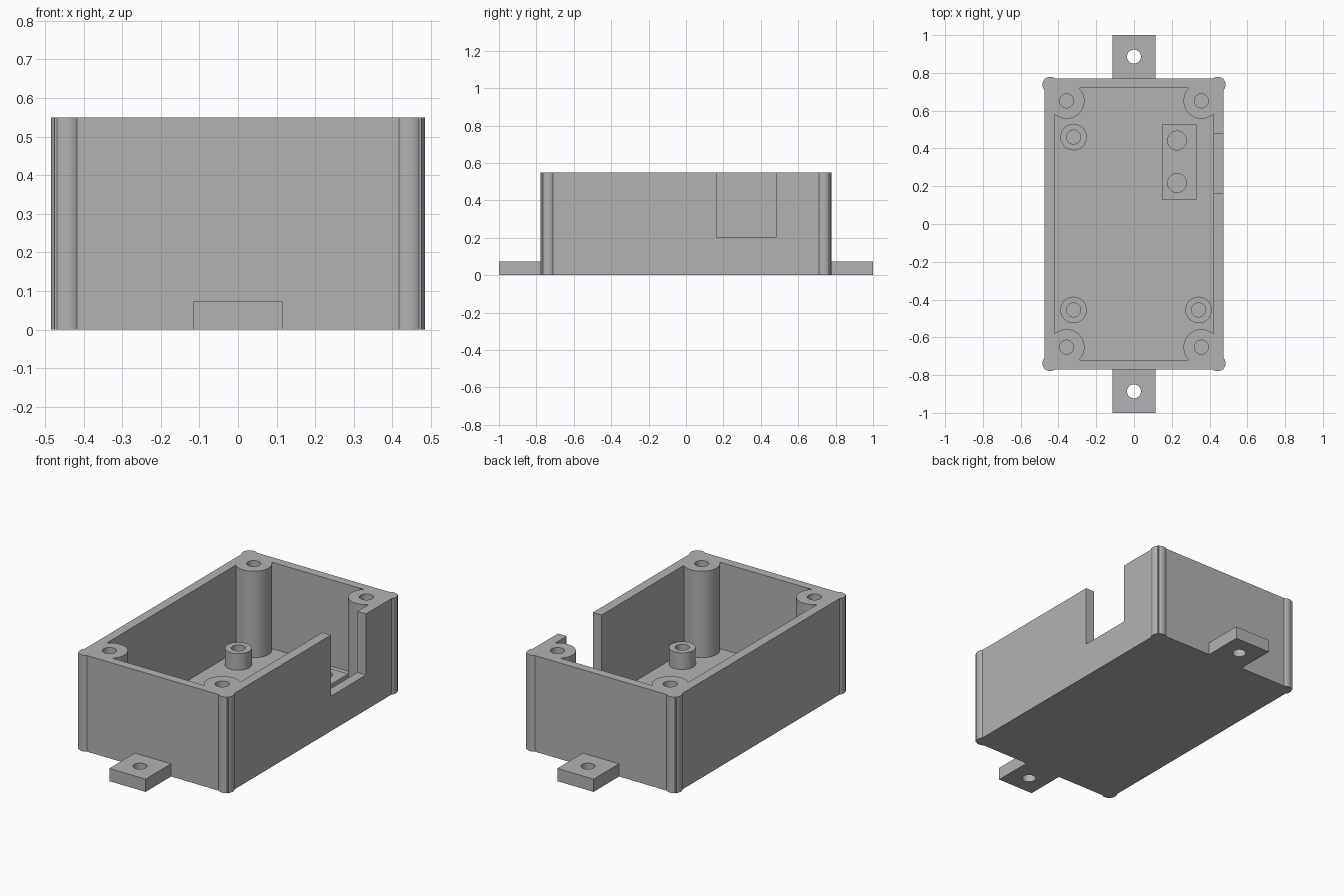
import bpy, bmesh, math
from mathutils import Matrix, Vector

cube = bpy.data.objects.get("Cube")
if cube:
    bpy.data.objects.remove(cube, do_unlink=True)

grey = bpy.data.materials.new("light_grey_plastic")
grey.use_nodes = True
colour = (0.45, 0.45, 0.45, 1)
grey.diffuse_color = colour
bsdf = next(n for n in grey.node_tree.nodes if n.type == 'BSDF_PRINCIPLED')
bsdf.inputs["Base Color"].default_value = colour

HEIGHT, FLOOR, STANDOFF_TOP = 0.55, 0.055, 0.15
SIGNS = [(sx, sy) for sx in (-1, 1) for sy in (-1, 1)]


def box(x0, x1, y0, y1, z0, z1):
    """Add a box between two corners to a bmesh."""
    lo, hi = Vector((x0, y0, z0)), Vector((x1, y1, z1))
    mat = Matrix.Translation((lo + hi) / 2) @ Matrix.Diagonal((*(hi - lo), 1))
    return lambda bm: bmesh.ops.create_cube(bm, size=1, matrix=mat)


def cyl(x, y, r, z0, z1):
    """Add an upright cylinder to a bmesh."""
    mat = Matrix.Translation((x, y, (z0 + z1) / 2))
    return lambda bm: bmesh.ops.create_cone(
        bm, cap_ends=True, segments=48, radius1=r, radius2=r, depth=z1 - z0, matrix=mat)


def make(name, shapes):
    bm = bmesh.new()
    for shape in shapes:
        shape(bm)
    mesh = bpy.data.meshes.new(name)
    bm.to_mesh(mesh)
    bm.free()
    mesh.materials.append(grey)
    obj = bpy.data.objects.new(name, mesh)
    bpy.context.collection.objects.link(obj)
    return obj


def activate(obj):
    bpy.ops.object.select_all(action='DESELECT')
    obj.select_set(True)
    bpy.context.view_layer.objects.active = obj


def combine(obj, operation, shapes):
    """Join shapes to an object, or cut them out of it."""
    tool = make("tool", shapes)
    mod = obj.modifiers.new("shape", 'BOOLEAN')
    mod.operation, mod.solver, mod.object = operation, 'EXACT', tool
    activate(obj)
    bpy.ops.object.modifier_apply(modifier=mod.name)
    bpy.data.objects.remove(tool, do_unlink=True)


def finish(obj):
    activate(obj)
    bpy.ops.object.shade_smooth_by_angle(angle=math.radians(30))


# Case: outer block, rounded corner columns and mounting tabs
case = make("case", [box(-0.475, 0.475, -0.77, 0.77, 0, HEIGHT)])
combine(case, 'UNION',
        [cyl(sx * 0.443, sy * 0.737, 0.042, 0, HEIGHT) for sx, sy in SIGNS] +
        [box(-0.115, 0.115, min(s * 0.75, s), max(s * 0.75, s), 0, 0.073) for s in (-1, 1)])

# Hollow interior with screw posts in the corners
combine(case, 'DIFFERENCE', [box(-0.422, 0.42, -0.72, 0.72, FLOOR, 1)])
combine(case, 'UNION',
        [cyl(sx * 0.357, sy * 0.652, 0.095, FLOOR - 0.02, HEIGHT) for sx, sy in SIGNS])

# Screw holes, tab holes and the side opening
combine(case, 'DIFFERENCE',
        [cyl(sx * 0.357, sy * 0.652, 0.037, 0.1, 1) for sx, sy in SIGNS] +
        [cyl(0, s * 0.886, 0.037, -0.1, 0.2) for s in (-1, 1)] +
        [box(0.4, 0.6, 0.163, 0.48, 0.2, 1)])
finish(case)

# Board standoffs
for name, x, y in (("standoff_back_right", -0.32, 0.46),
                   ("standoff_front_right", -0.32, -0.455),
                   ("standoff_front_left", 0.342, -0.455)):
    standoff = make(name, [cyl(x, y, 0.07, FLOOR, STANDOFF_TOP)])
    combine(standoff, 'DIFFERENCE', [cyl(x, y, 0.037, FLOOR + 0.01, 1)])
    finish(standoff)

# Raised block with two round sockets
block = make("socket_block", [box(0.149, 0.33, 0.13, 0.527, FLOOR, STANDOFF_TOP)])
combine(block, 'DIFFERENCE', [cyl(0.228, y, 0.05, FLOOR + 0.01, 1) for y in (0.217, 0.442)])
finish(block)
